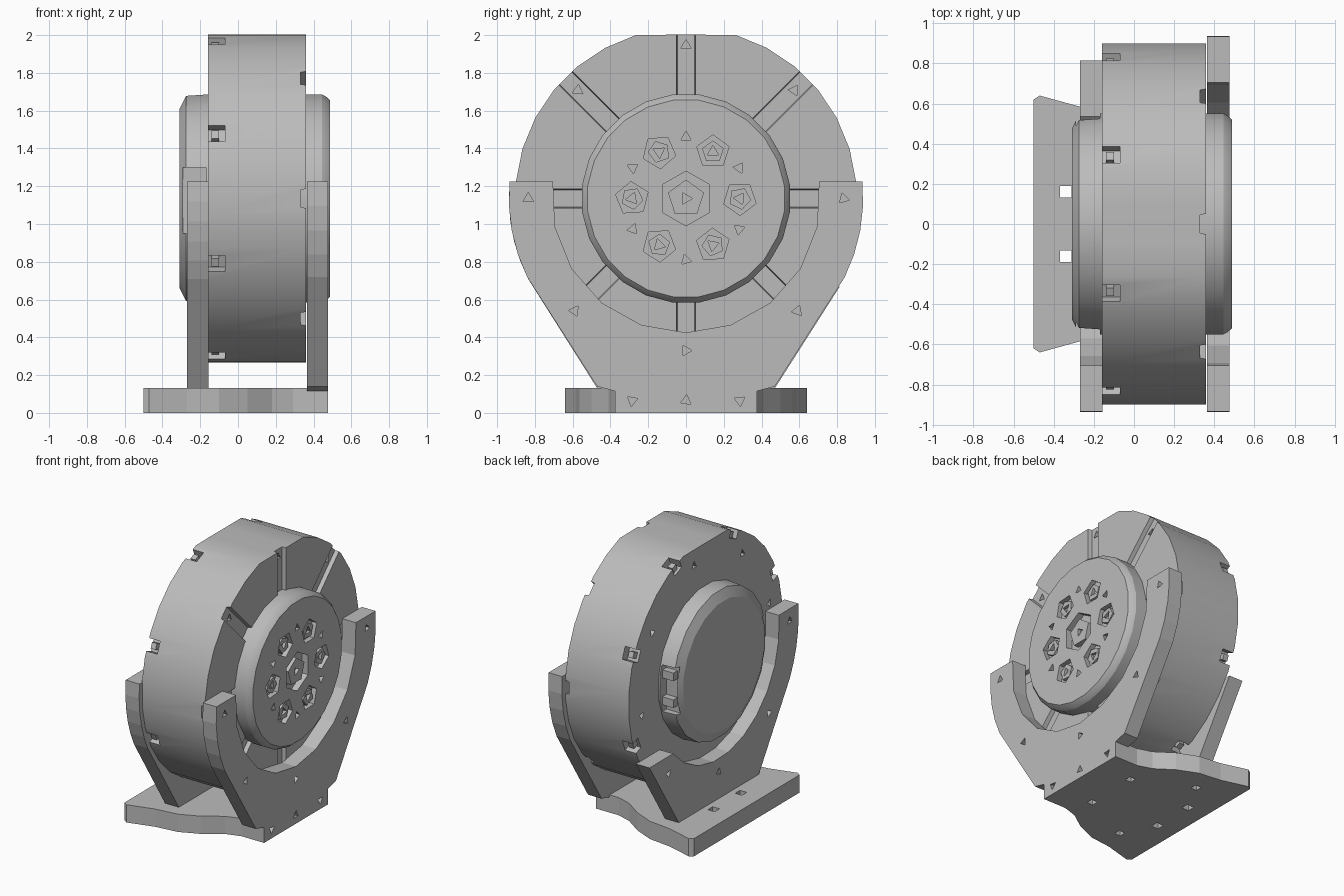
import bpy, bmesh, math
from mathutils import Vector

cube = bpy.data.objects.get("Cube")
if cube:
    bpy.data.objects.remove(cube)

AXIS_Z = 1.135   # height of the wheel axis
TOP = 0.867      # flattened top and bottom of the drum
grey = bpy.data.materials.new("metal grey")
grey.use_nodes = True
grey.diffuse_color = (0.5, 0.5, 0.5, 1)
grey.node_tree.nodes["Principled BSDF"].inputs["Base Color"].default_value = (0.5, 0.5, 0.5, 1)


def loft(bm, rings):
    """Closed solid through rings with equal point counts."""
    loops = [[bm.verts.new(p) for p in ring] for ring in rings]
    n = len(loops[0])
    for a, b in zip(loops, loops[1:]):
        for i in range(n):
            bm.faces.new((a[i], a[(i + 1) % n], b[(i + 1) % n], b[i]))
    bm.faces.new(loops[0][::-1])
    bm.faces.new(loops[-1])


def prism(bm, pts, x0, x1):
    loft(bm, [[(x, y, z) for y, z in pts] for x in (x0, x1)])


def polar(r, deg):
    a = math.radians(deg)
    return r * math.sin(a), AXIS_Z + r * math.cos(a)


def polygon(cy, cz, r, n, turn=0):
    """Regular polygon in the y-z plane, first corner up."""
    ang = [math.radians(turn) + math.tau * i / n for i in range(n)]
    return [(cy + r * math.sin(a), cz + r * math.cos(a)) for a in ang]


def disc(bm, profile, sides, limit=9):
    rings = []
    for x, r in profile:
        pts = polygon(0, 0, r, sides, 180 / sides)
        rings.append([(x, y, AXIS_Z + max(-limit, min(limit, z))) for y, z in pts])
    loft(bm, rings)


def radial_box(bm, deg, r0, r1, x0, x1, half, half_inner=None):
    """Box along a spoke; half_inner narrows the end at x0."""
    a = math.radians(deg)
    out = Vector((0, math.sin(a), math.cos(a)))
    side = Vector((0, math.cos(a), -math.sin(a)))
    c = Vector((0, 0, AXIS_Z))
    rings = []
    for x, h in ((x0, half_inner or half), (x1, half)):
        rings.append([c + out * r + side * s + Vector((x, 0, 0))
                      for r, s in ((r0, -h), (r1, -h), (r1, h), (r0, h))])
    loft(bm, rings)


def finish(bm, name, smooth=None):
    bmesh.ops.recalc_face_normals(bm, faces=bm.faces)
    mesh = bpy.data.meshes.new(name)
    bm.to_mesh(mesh)
    bm.free()
    ob = bpy.data.objects.new(name, mesh)
    bpy.context.collection.objects.link(ob)
    mesh.materials.append(grey)
    return ob


def cut(ob, bm):
    """Subtract the solids in bm and bake the result."""
    tool = finish(bm, "cutter")
    tool.hide_render = True
    mod = ob.modifiers.new("cut", "BOOLEAN")
    mod.object, mod.operation, mod.solver = tool, "DIFFERENCE", "EXACT"
    dg = bpy.context.evaluated_depsgraph_get()
    mesh = bpy.data.meshes.new_from_object(ob.evaluated_get(dg))
    ob.modifiers.clear()
    ob.data = mesh
    bpy.data.objects.remove(tool)


def smooth(ob, deg=25):
    bpy.ops.object.select_all(action="DESELECT")
    ob.select_set(True)
    bpy.context.view_layer.objects.active = ob
    bpy.ops.object.shade_smooth_by_angle(angle=math.radians(deg))


def pits(ob, places, x0, x1, r=0.032, n=3):
    bm = bmesh.new()
    for i, (y, z) in enumerate(places):
        prism(bm, polygon(y, z, r, n, 35 * i), x0, x1)
    cut(ob, bm)


# Main drum with spoke grooves, rim pockets and screw pits
bm = bmesh.new()
disc(bm, [(-0.16, 0.905), (0.36, 0.905)], 32, TOP)
drum = finish(bm, "drum")
bm = bmesh.new()
for k in range(8):
    radial_box(bm, 45 * k, 0.5, 1.0, 0.33, 0.4, 0.06, 0.045)
    radial_box(bm, 45 * k + 22.5, 0.84, 1.0, -0.2, -0.07, 0.045)
cut(drum, bm)
pits(drum, [polar(0.81, 45 * k) for k in range(8)], 0.29, 0.4)
pits(drum, [polar(0.76, 45 * k + 10) for k in range(8)], -0.2, -0.12)
smooth(drum)

# Screws standing in the rim pockets
bm = bmesh.new()
for k in range(8):
    radial_box(bm, 45 * k + 22.5, 0.82, 0.885, -0.14, -0.1, 0.022)
finish(bm, "rim_screws")

# Hub plate with a ring of pentagonal wells
bm = bmesh.new()
disc(bm, [(0.3, 0.555), (0.445, 0.555), (0.465, 0.545), (0.488, 0.525)], 24)
hub = finish(bm, "hub_plate")
wells = [polar(0.285, 30 + 60 * k) for k in range(6)]
pits(hub, wells, 0.45, 0.6, 0.09, 5)
pits(hub, [polar(0.325, 60 * k) for k in range(6)], 0.45, 0.6)
pits(hub, [(0, AXIS_Z)], 0.44, 0.6, 0.145, 6)
smooth(hub)

# Bolts inside the wells and in the centre
bm = bmesh.new()
for i, (y, z) in enumerate(wells):
    prism(bm, polygon(y, z, 0.06, 5, 25 * i), 0.44, 0.477)
prism(bm, polygon(0, AXIS_Z, 0.1, 5), 0.43, 0.48)
bolts = finish(bm, "hub_bolts")
pits(bolts, wells + [(0, AXIS_Z)], 0.455, 0.5, 0.035)

# Rear cover with cable openings
bm = bmesh.new()
disc(bm, [(-0.31, 0.48), (-0.275, 0.55), (-0.13, 0.56)], 20)
cover = finish(bm, "rear_cover")
bm = bmesh.new()
for s in (-1, 1):
    prism(bm, [(s * y, z) for y, z in ((0.47, 0.95), (0.7, 0.95), (0.7, 1.3), (0.47, 1.3))],
          -0.29, -0.17)
cut(cover, bm)
smooth(cover)

# Cable socket inside the opening
bm = bmesh.new()
for z in (1.0, 1.2):
    prism(bm, [(0.45, z), (0.52, z), (0.52, z + 0.06), (0.45, z + 0.06)], -0.26, -0.17)
finish(bm, "cable_socket")


def cradle(name, x0, x1, foot, right_top):
    """U-shaped bracket; right_top is the height of the +y arm."""
    def arc(r, top_left, top_right, steps=10):
        a = math.asin((AXIS_Z - top_right) / r)
        b = math.pi - math.asin((AXIS_Z - top_left) / r)
        return [(r * math.cos(a + (b - a) * i / steps),
                 AXIS_Z - r * math.sin(a + (b - a) * i / steps)) for i in range(steps + 1)]
    inner = arc(0.71, 1.225, right_top)
    outer = [p for p in arc(0.938, 1.225, right_top, 24) if p[1] > 0.64]
    right = [p for p in outer if p[0] > 0]
    left = [p for p in outer if p[0] < 0]
    outline = right + foot + [(-y, z) for y, z in foot[::-1]] + left + inner[::-1]
    bm = bmesh.new()
    prism(bm, outline, x0, x1)
    return finish(bm, name)


# Front and rear cradles
holes = [(s * y, z) for s in (-1, 1) for y, z in ((0.835, 1.135), (0.59, 0.54), (0.285, 0.065))]
front = cradle("front_cradle", 0.365, 0.477, [(0.47, 0.14), (0.375, 0.115), (0.375, 0)], 1.225)
pits(front, holes + [(0, 0.33), (0, 0.065)], 0.43, 0.6)
rear = cradle("rear_cradle", -0.27, -0.157, [(0.47, 0.13)], 0.67)
pits(rear, [(-0.835, 1.135), (-0.59, 0.54), (0.59, 0.54), (0, 0.33)], -0.4, -0.23)

# Base plate, flared towards the rear
side = [(-0.5, 0.62), (-0.47, 0.64), (-0.27, 0.585), (-0.1, 0.565), (0.05, 0.5),
        (0.18, 0.41), (0.29, 0.375), (0.366, 0.375)]
outline = side + [(x, -y) for x, y in side[::-1]]
bm = bmesh.new()
loft(bm, [[(x, y, z) for x, y in outline] for z in (0, 0.132)])
base = finish(bm, "base_plate")
bm = bmesh.new()
for s in (-1, 1):
    # through holes, then blind screw pits underneath
    for x, y, r, top in ((-0.34, 0.16, 0.04, 0.3), (-0.21, 0.4, 0.035, 0.05), (0.2, 0.2, 0.035, 0.05)):
        loft(bm, [[(x + u, s * y + v, z) for u, v in polygon(0, 0, r, 4, 45)] for z in (-0.1, top)])
cut(base, bm)
